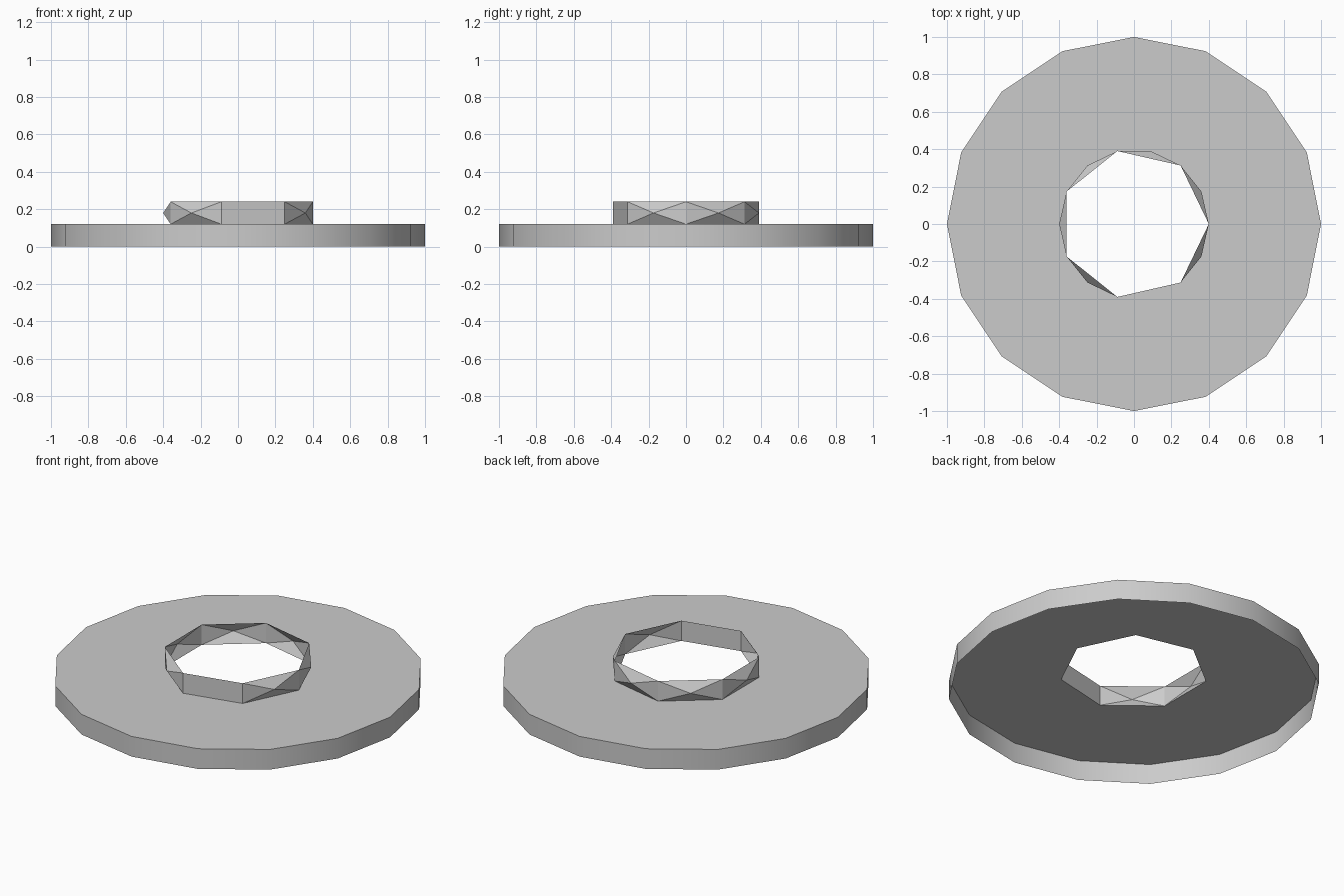
import bpy, bmesh, math

if "Cube" in bpy.data.objects:
    bpy.data.objects.remove(bpy.data.objects["Cube"])

RIM_R, HOLE_R, H = 1.0, 0.4, 0.12

grey = bpy.data.materials.new("light_grey")
grey.diffuse_color = (0.6, 0.6, 0.6, 1)
grey.use_nodes = True
grey.node_tree.nodes["Principled BSDF"].inputs["Base Color"].default_value = grey.diffuse_color


def ring(bm, n, r, z):
    return [bm.verts.new((r * math.cos(2 * math.pi * i / n),
                          r * math.sin(2 * math.pi * i / n), z)) for i in range(n)]


def wall(bm, low, high):
    """Outward facing quads between two rings."""
    n = len(low)
    return [bm.faces.new((low[i], low[(i + 1) % n], high[(i + 1) % n], high[i]))
            for i in range(n)]


def finish(bm, name):
    mesh = bpy.data.meshes.new(name)
    bm.to_mesh(mesh)
    bm.free()
    mesh.materials.append(grey)
    ob = bpy.data.objects.new(name, mesh)
    bpy.context.collection.objects.link(ob)
    return ob


# Rim: open 16-sided band, smooth around its side
bm = bmesh.new()
for f in wall(bm, ring(bm, 16, RIM_R, 0), ring(bm, 16, RIM_R, H)):
    f.smooth = True
finish(bm, "rim")

# Top plate: flat sheet with a seven-sided hole, open underneath
bm = bmesh.new()
loops = ring(bm, 16, RIM_R, H), ring(bm, 7, HOLE_R, H)
edges = [bm.edges.new((l[i], l[(i + 1) % len(l)])) for l in loops for i in range(len(l))]
bmesh.ops.triangle_fill(bm, edges=edges, use_beauty=True, normal=(0, 0, 1))
for f in bm.faces:
    f.normal_update()
    if f.normal.z < 0:
        f.normal_flip()
finish(bm, "top_plate")

# Collar: seven-sided band, every panel but one pushed out to a point
bm = bmesh.new()
panels = wall(bm, ring(bm, 7, HOLE_R, H), ring(bm, 7, HOLE_R, 2 * H))
flat_panel = 5
for i, panel in enumerate(panels):
    if i == flat_panel:
        continue
    a = 2 * math.pi * (i + 0.5) / 7
    tip = bm.verts.new((HOLE_R * math.cos(a), HOLE_R * math.sin(a), 1.5 * H))
    corners = list(panel.verts)
    bm.faces.remove(panel)
    for k in range(4):
        bm.faces.new((corners[k], corners[(k + 1) % 4], tip))
finish(bm, "collar")
